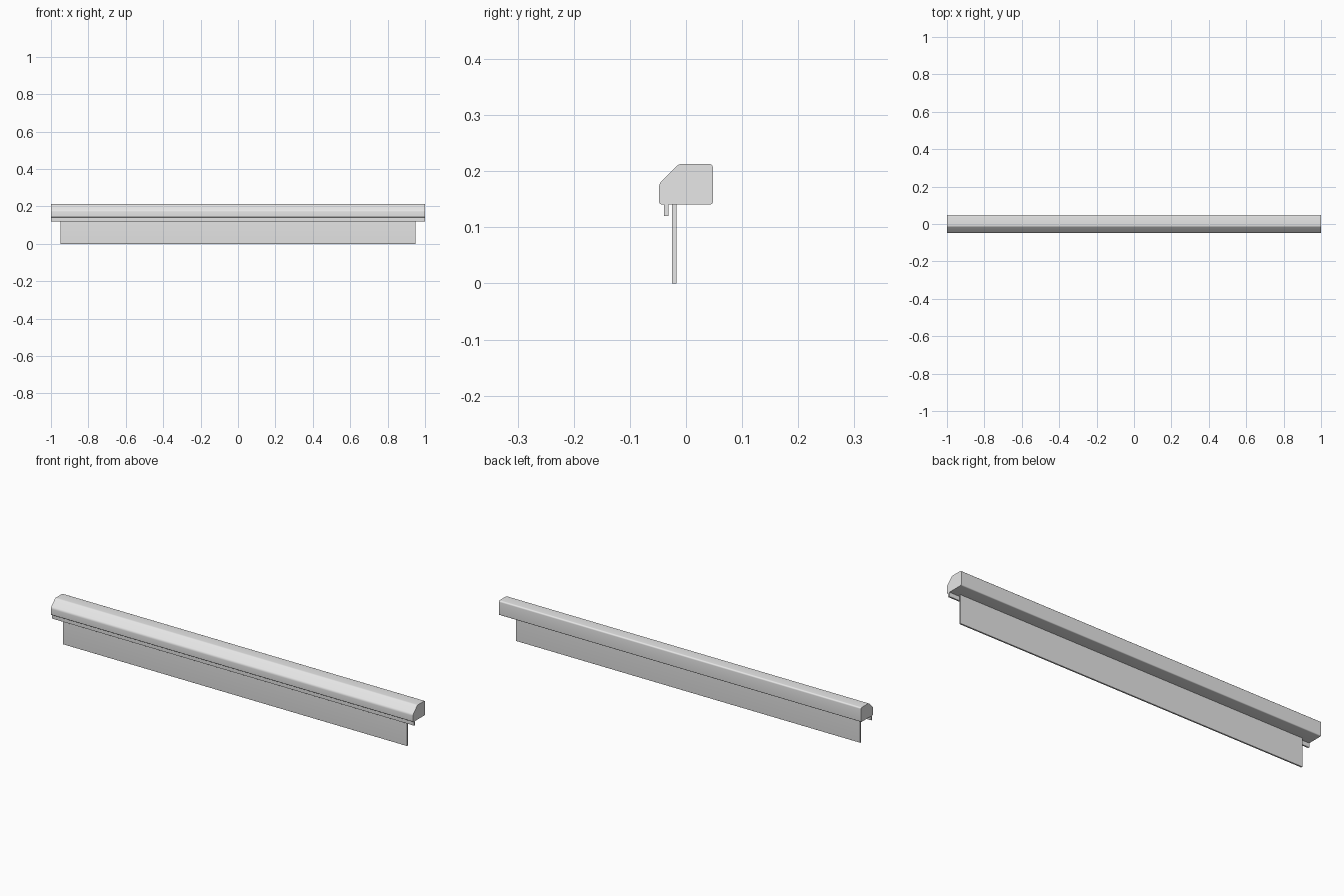
import bpy, bmesh, math
from mathutils import Vector

cube = bpy.data.objects.get("Cube")
if cube:
    bpy.data.objects.remove(cube, do_unlink=True)

grey = bpy.data.materials.new("light grey")
grey.use_nodes = True
grey.diffuse_color = (0.8, 0.8, 0.8, 1)
grey.node_tree.nodes["Principled BSDF"].inputs["Base Color"].default_value = (0.8, 0.8, 0.8, 1)


def fillet(corners, steps=5):
    """Round each (y, z, radius) corner of a closed profile."""
    points = []
    for i, (y, z, radius) in enumerate(corners):
        here = Vector((y, z))
        before = (Vector(corners[i - 1][:2]) - here).normalized()
        after = (Vector(corners[(i + 1) % len(corners)][:2]) - here).normalized()
        if radius == 0:
            points.append(here)
            continue
        half = before.angle(after) / 2
        centre = here + (before + after).normalized() * radius / math.sin(half)
        start = here + before * radius / math.tan(half) - centre
        end = here + after * radius / math.tan(half) - centre
        for s in range(steps + 1):
            spoke = start.lerp(end, s / steps).normalized() * radius
            points.append(centre + spoke)
    return points


def extrude_profile(name, corners, half_length):
    """Sweep a side profile along x, capped at both ends."""
    bm = bmesh.new()
    verts = [bm.verts.new((-half_length, p.x, p.y)) for p in fillet(corners)]
    cap = bm.faces.new(verts)
    result = bmesh.ops.extrude_face_region(bm, geom=[cap], use_keep_orig=True)
    moved = [v for v in result["geom"] if isinstance(v, bmesh.types.BMVert)]
    bmesh.ops.translate(bm, verts=moved, vec=(2 * half_length, 0, 0))
    bmesh.ops.recalc_face_normals(bm, faces=bm.faces)
    mesh = bpy.data.meshes.new(name)
    bm.to_mesh(mesh)
    bm.free()
    mesh.materials.append(grey)
    obj = bpy.data.objects.new(name, mesh)
    bpy.context.collection.objects.link(obj)
    bpy.ops.object.select_all(action="DESELECT")
    obj.select_set(True)
    bpy.context.view_layer.objects.active = obj
    bpy.ops.object.shade_smooth_by_angle(angle=math.radians(30))
    return obj


def strip(name, y0, y1, z0, z1, half_length):
    corners = [(y0, z0, 0.001), (y1, z0, 0.001), (y1, z1, 0), (y0, z1, 0)]
    return extrude_profile(name, corners, half_length)


# Long housing with a sloped front shoulder and rounded edges
extrude_profile("housing", [
    (-0.048, 0.141, 0.005), (0.048, 0.141, 0.005), (0.048, 0.213, 0.007),
    (-0.013, 0.213, 0.015), (-0.048, 0.178, 0.015)], 1.0)

# Short lip below the front edge
strip("front_lip", -0.039, -0.031, 0.12, 0.142, 1.0)

# Thin hanging panel
strip("hanging_panel", -0.025, -0.017, 0.0, 0.142, 0.95)
